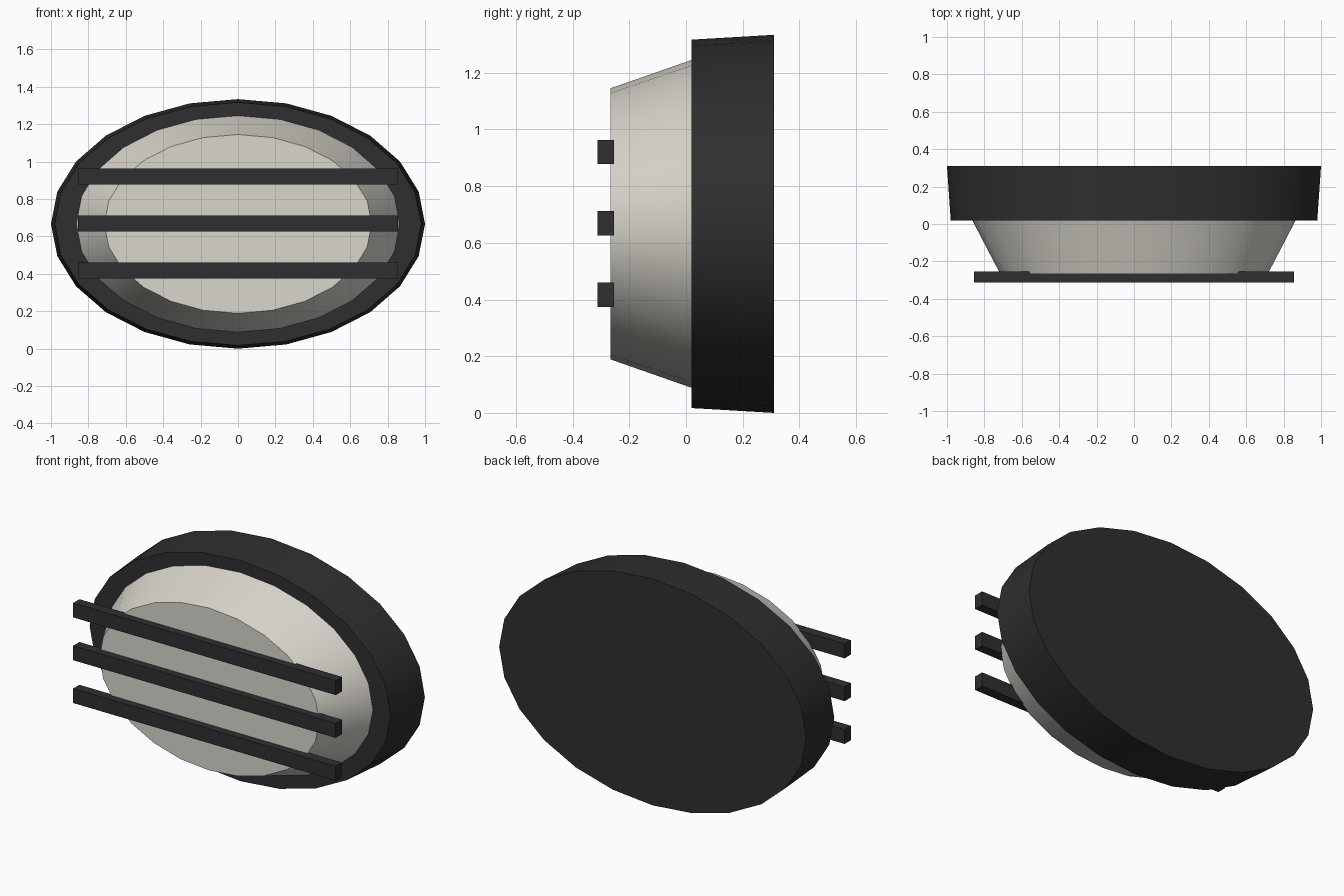
import bpy
import bmesh
from math import sin, cos, tau, radians

cube = bpy.data.objects.get("Cube")
if cube:
    bpy.data.objects.remove(cube)

SIDES = 24
MID_Z = 0.667


def make_material(name, rgb, roughness):
    mat = bpy.data.materials.new(name)
    mat.use_nodes = True
    mat.diffuse_color = (*rgb, 1)
    bsdf = mat.node_tree.nodes["Principled BSDF"]
    bsdf.inputs["Base Color"].default_value = (*rgb, 1)
    bsdf.inputs["Roughness"].default_value = roughness
    return mat


def add_object(name, bm, mat):
    bmesh.ops.recalc_face_normals(bm, faces=bm.faces)
    mesh = bpy.data.meshes.new(name)
    bm.to_mesh(mesh)
    bm.free()
    mesh.materials.append(mat)
    obj = bpy.data.objects.new(name, mesh)
    bpy.context.collection.objects.link(obj)
    return obj


def oval_drum(name, sections, mat):
    """Closed oval solid along y; each section is (y, x radius, z radius)."""
    bm = bmesh.new()
    rings = [[bm.verts.new((rx * sin(tau * i / SIDES), y,
                            MID_Z + rz * cos(tau * i / SIDES)))
              for i in range(SIDES)] for y, rx, rz in sections]
    for a, b in zip(rings, rings[1:]):
        for i in range(SIDES):
            j = (i + 1) % SIDES
            bm.faces.new((a[i], a[j], b[j], b[i]))
    bm.faces.new(rings[0])
    bm.faces.new(rings[-1])
    obj = add_object(name, bm, mat)
    bpy.ops.object.select_all(action='DESELECT')
    obj.select_set(True)
    bpy.context.view_layer.objects.active = obj
    bpy.ops.object.shade_smooth_by_angle(angle=radians(30))
    return obj


def bar(name, z, mat):
    bm = bmesh.new()
    bmesh.ops.create_cube(bm, size=1)
    bmesh.ops.scale(bm, vec=(1.71, 0.058, 0.085), verts=bm.verts)
    bmesh.ops.translate(bm, vec=(0, -0.283, z), verts=bm.verts)
    return add_object(name, bm, mat)


black = make_material("black_plastic", (0.028, 0.028, 0.028), 0.6)
glass = make_material("warm_white_glass", (0.70, 0.67, 0.61), 0.4)

# Housing at the back, tapering slightly to the front
oval_drum("housing", [(0.02, 0.98, 0.65), (0.31, 1.0, 0.667)], black)

# Lens rising out of the housing to a flat front
oval_drum("lens", [(-0.267, 0.715, 0.478), (0.03, 0.87, 0.582)], glass)

# Guard bars across the lens
for label, offset in (("lower", -0.252), ("middle", 0), ("upper", 0.252)):
    bar(label + "_guard_bar", MID_Z + 0.002 + offset, black)
